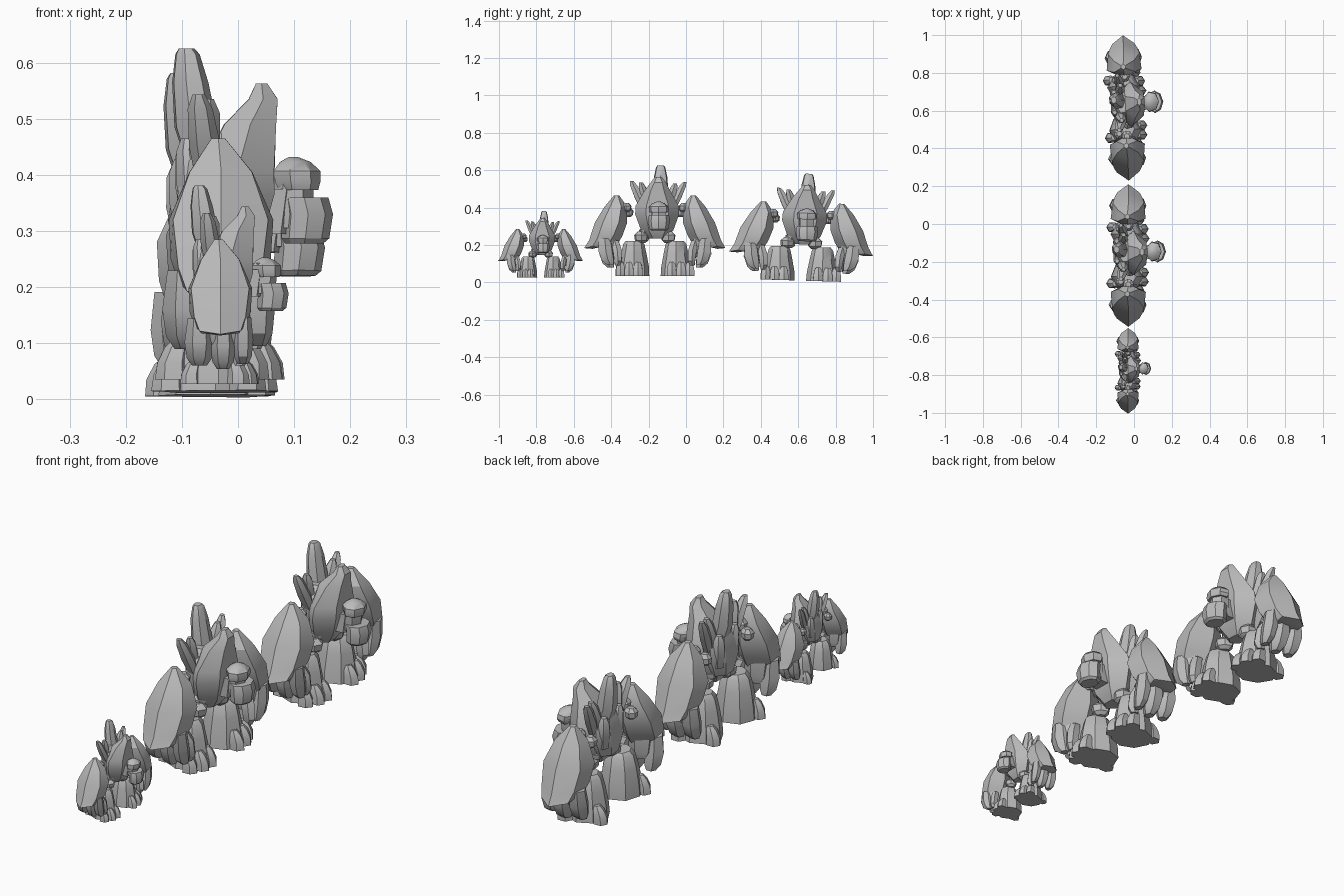
import bpy, bmesh, math, random
from mathutils import Matrix

random.seed(4)
stone = bpy.data.materials.new("grey stone")
stone.diffuse_color = (0.5, 0.5, 0.5, 1)
parts = []


def rock(name, rings, sides=7, jitter=0.06, turn=0.0):
    """Chiselled stone lofted through level rings (x, y, z, radius x, radius y)."""
    bm = bmesh.new()
    loops = []
    wob = [1 + random.uniform(-jitter, jitter) for _ in range(sides)]
    for x, y, z, rx, ry in rings:
        loop = []
        for i in range(sides):
            a = turn + math.tau * i / sides
            k = wob[i] * (1 + random.uniform(-jitter, jitter) / 2)
            loop.append(bm.verts.new((x + rx * k * math.cos(a), y + ry * k * math.sin(a), z)))
        loops.append(loop)
    for a, b in zip(loops, loops[1:]):
        for i in range(sides):
            j = (i + 1) % sides
            bm.faces.new((a[i], a[j], b[j], b[i]))
    bm.faces.new(loops[0][::-1])
    bm.faces.new(loops[-1])
    bmesh.ops.recalc_face_normals(bm, faces=bm.faces)
    me = bpy.data.meshes.new(name)
    bm.to_mesh(me)
    bm.free()
    me.materials.append(stone)
    ob = bpy.data.objects.new(name, me)
    bpy.context.collection.objects.link(ob)
    parts.append(ob)
    return ob


def pebble(name, x, y, z, rx, ry, rz, sides=7):
    rock(name, [(x, y, z + rz * h, rx * w, ry * w)
                for h, w in ((-1, .5), (-.55, .9), (.35, 1), (1, .5))], sides, 0.08)


def spike(name, base, tip, r):
    """Blunt shard tapering from base to tip."""
    ring = []
    for t, w in ((0, .8), (.45, 1), (.85, .8), (1, .4)):
        ring.append(tuple(b + (c - b) * t for b, c in zip(base, tip)) + (r * w, r * w))
    rock(name, ring, 6, 0.08)


# Torso boulder, leaning forward
rock("torso", [(-.02, .013, .20, .035, .05), (-.015, .013, .245, .065, .09),
               (-.005, .013, .33, .08, .122), (0, .013, .375, .076, .12),
               (.022, .013, .455, .054, .072), (.045, .018, .50, .03, .042),
               (.042, .018, .528, .012, .02)], 6, 0.04, math.pi / 6)
rock("back_slab", [(-.06, .013, .24, .04, .06), (-.065, .013, .32, .05, .10),
                   (-.06, .013, .39, .045, .095), (-.05, .013, .44, .03, .05)], 7)

# Head: jaw, face, brow and cap
rock("jaw", [(.118, .02, .243, .034, .042), (.120, .02, .252, .042, .052),
             (.125, .02, .295, .044, .058), (.118, .02, .325, .042, .054)], 8, 0.04)
rock("face", [(.085, .02, .27, .04, .035), (.098, .02, .31, .037, .042),
              (.098, .02, .36, .036, .042)], 6, 0.03)
rock("brow", [(.105, .02, .338, .036, .046), (.104, .02, .352, .042, .052),
              (.102, .02, .372, .042, .05), (.10, .02, .388, .028, .032),
              (.098, .02, .397, .008, .01)], 7, 0.05)
rock("neck", [(.06, .015, .26, .035, .04), (.07, .015, .34, .035, .04)], 6)

# Crown spikes along the back
rock("spire", [(-.05, .03, .36, .035, .045), (-.075, .03, .45, .04, .045),
               (-.085, .03, .53, .034, .038), (-.09, .03, .58, .023, .026),
               (-.092, .03, .59, .015, .018)], 7)
spike("outer_spike", (-.05, -.05, .34), (-.07, -.125, .508), .027)
spike("inner_spike", (-.065, -.03, .34), (-.055, -.075, .50), .027)
spike("outer_spike", (-.05, .085, .34), (-.07, .16, .503), .025)
spike("inner_spike", (-.065, .06, .34), (-.055, .108, .495), .027)
spike("back_shard", (-.075, -.02, .28), (-.09, -.03, .43), .028)
spike("back_shard", (-.075, .06, .28), (-.09, .075, .42), .028)

for s in (-1, 1):
    # Shoulder stones linking torso and arm
    pebble("shoulder_stone", -.03, s * .155, .365, .028, .03, .024)
    pebble("shoulder_stone", -.07, s * .14, .34, .028, .026, .024)

    # Huge arm, pinched to a low point at the outside
    arm = rock("arm", [(-.03, s * .270, .165, .075, .065), (-.03, s * .288, .178, .09, .09),
                       (-.03, s * .265, .215, .104, .088), (-.03, s * .236, .285, .108, .086),
                       (-.03, s * .210, .37, .064, .060), (-.035, s * .205, .43, .014, .014)],
               6, 0.03, math.pi / 2)
    for v in arm.data.vertices:
        out = max(0, min(1, (abs(v.co.y) - .24) / .14))
        v.co.x = -.03 + (v.co.x + .03) * (1 - .35 * out)
        if v.co.z < .25:
            v.co.z -= .03 * out
    # Fist of fat curled fingers
    rock("palm", [(-.03, s * .235, .10, .05, .03), (-.03, s * .24, .13, .07, .045),
                  (-.03, s * .25, .20, .075, .055)], 7)
    for x, low, r in ((-.092, .055, .042), (-.022, .045, .038), (.035, .06, .03)):
        rock("finger", [(x, s * .238, low, r * .5, .02), (x, s * .25, low + .022, r * .85, .036),
                        (x, s * .262, low + .07, r, .042),
                        (x, s * .268, low + .14, r * .8, .036)], 6)
    rock("thumb", [(.025, s * .20, .055, .016, .014), (.03, s * .197, .08, .026, .022),
                   (.02, s * .202, .14, .03, .026), (.0, s * .215, .19, .024, .022)], 6)

    # Thigh pebbles
    pebble("thigh_stone", -.02, s * .072, .207, .04, .04, .03)
    pebble("hip_stone", -.03, s * .055, .238, .035, .03, .022)
    # Stump leg and toes
    rock("leg", [(-.035, s * .112, 0, .088, .084), (-.035, s * .112, .05, .084, .08),
                 (-.035, s * .112, .12, .072, .066), (-.035, s * .112, .17, .06, .056),
                 (-.035, s * .112, .187, .045, .042)], 8, 0.04)
    for x, y in ((.022, .185), (.045, .14), (.047, .09), (-.115, .15)):
        rock("toe", [(x, s * y, 0, .034, .029), (x, s * y, .03, .031, .028),
                     (x - math.copysign(.008, x), s * y, .058, .024, .023),
                     (x - math.copysign(.014, x), s * y, .074, .013, .014)], 6)

# Smooth only the gentle angles
bpy.ops.object.select_all(action='DESELECT')
for ob in parts:
    ob.select_set(True)
bpy.context.view_layer.objects.active = parts[0]
bpy.ops.object.shade_smooth_by_angle(angle=math.radians(30))

# Three figures in a row: offset, size, yaw, roll, drop of jaw, drop of brow
row = [((0, -.166, .035), (1, 1, 1), 0, 0, 0, 0),
       ((-.013, .612, .010), (1, 1.02, .97), .04, -.03, .025, 0),
       ((-.013, -.777, .027), (.61, .6, .6), 0, 0, .015, .012)]
for n, (loc, size, yaw, roll, jaw, brow) in enumerate(row):
    m = (Matrix.Translation(loc) @ Matrix.Rotation(yaw, 4, 'Z')
         @ Matrix.Rotation(roll, 4, 'X') @ Matrix.Diagonal((*size, 1)))
    for part in parts:
        ob = part
        if n:
            ob = part.copy()
            bpy.context.collection.objects.link(ob)
        drop = {"jaw": jaw, "brow": brow}.get(part.name, 0)
        ob.matrix_world = Matrix.Translation((0, 0, -drop)) @ m
